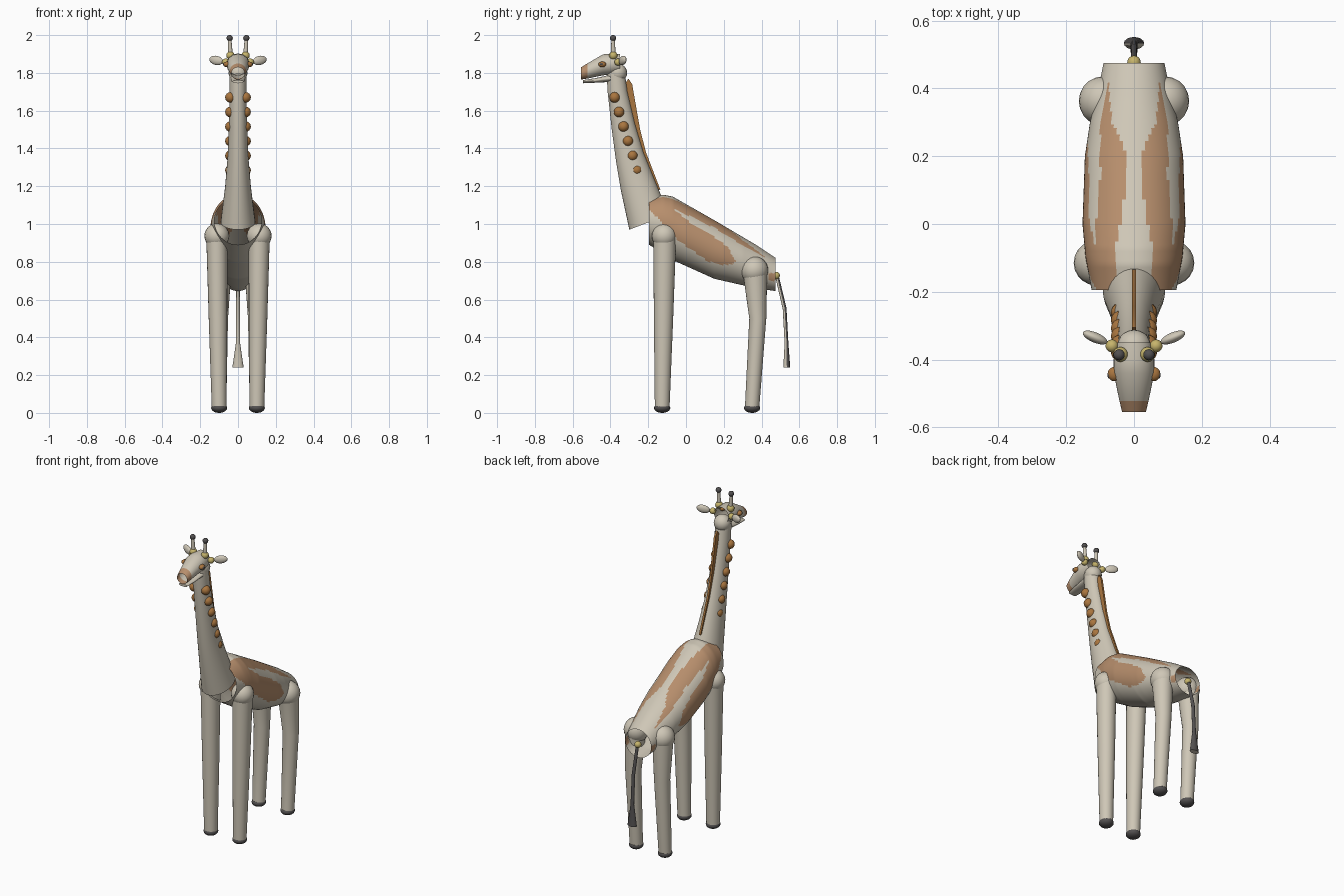
import bpy, bmesh, math
from mathutils import Vector, Matrix

if "Cube" in bpy.data.objects:
    bpy.data.objects.remove(bpy.data.objects["Cube"])


def material(name, rgb):
    m = bpy.data.materials.new(name)
    m.diffuse_color = (*rgb, 1)
    m.use_nodes = True
    m.node_tree.nodes["Principled BSDF"].inputs["Base Color"].default_value = m.diffuse_color
    return m


CREAM = material("cream", (0.62, 0.57, 0.47))
PATCH = material("tan_patch", (0.47, 0.27, 0.15))
SPOT = material("orange_brown", (0.40, 0.18, 0.05))
YELLOW = material("straw_yellow", (0.57, 0.46, 0.15))
DARK = material("dark_grey", (0.085, 0.08, 0.08))


def finish(name, bm, mats, rule=None, normals=True):
    if normals:
        bmesh.ops.recalc_face_normals(bm, faces=bm.faces[:])
    bm.normal_update()
    if rule:
        for f in bm.faces:
            f.material_index = rule(f.calc_center_median(), f.normal)
    me = bpy.data.meshes.new(name)
    bm.to_mesh(me)
    bm.free()
    ob = bpy.data.objects.new(name, me)
    bpy.context.collection.objects.link(ob)
    for m in mats:
        me.materials.append(m)
    bpy.ops.object.select_all(action='DESELECT')
    bpy.context.view_layer.objects.active = ob
    ob.select_set(True)
    bpy.ops.object.shade_smooth_by_angle(angle=math.radians(40))
    return ob


def lerp(table, t):
    """Piecewise linear lookup in a list of (key, value)."""
    if t <= table[0][0]:
        return table[0][1]
    for (a, va), (b, vb) in zip(table, table[1:]):
        if t <= b:
            return va + (vb - va) * (t - a) / (b - a)
    return table[-1][1]


def loft(name, rings, mats, seg=24, rule=None, cap=False):
    """Elliptical tube; a ring is (x, (y, z) one edge, (y, z) other edge, half width)."""
    bm = bmesh.new()
    loops = []
    for x, a, b, hw in rings:
        a, b = Vector((x, *a)), Vector((x, *b))
        c, v = (a + b) / 2, (b - a) / 2
        loops.append([bm.verts.new(c + v * math.sin(2 * math.pi * i / seg)
                                   + Vector((hw * math.cos(2 * math.pi * i / seg), 0, 0)))
                      for i in range(seg)])
    for p, q in zip(loops, loops[1:]):
        for i in range(seg):
            j = (i + 1) % seg
            bm.faces.new((p[i], p[j], q[j], q[i]))
    if cap:
        bm.faces.new(loops[0])
        bm.faces.new(loops[-1])
    return finish(name, bm, mats, rule)


def ball(name, c, r, mat, rot=None):
    """Ellipsoid; r is a radius or three radii."""
    r = r if isinstance(r, tuple) else (r, r, r)
    bm = bmesh.new()
    bmesh.ops.create_uvsphere(bm, u_segments=20, v_segments=12, radius=1)
    m = Matrix.Translation(c) @ (rot or Matrix()) @ Matrix.Diagonal((*r, 1))
    bmesh.ops.transform(bm, matrix=m, verts=bm.verts[:])
    return finish(name, bm, [mat])


# Body: open barrel sloping down to the rump
top = [(-.195, 1.14), (-.12, 1.155), (-.07, 1.145), (.15, 1.02), (.37, .89), (.475, .82)]
low = [(-.195, .89), (-.05, .80), (.15, .71), (.37, .66), (.475, .645)]
wide = [(-.195, .125), (-.1, .143), (0, .152), (.2, .145), (.3, .13), (.4, .105), (.475, .09)]

# Boundaries of the painted coat
ridge = [(-.195, .045), (-.1, .06), (0, .04), (.1, .025), (.2, .022), (.25, .04),
         (.3, .065), (.45, .078)]
stripe_top = [(-.06, 1.08), (.15, .98), (.28, .90), (.42, .82)]
stripe_low = [(-.06, 1.075), (.02, 1.01), (.15, .93), (.22, .88), (.26, .81)]
belly = [(-.195, 1.08), (-.12, 1.0), (-.06, .93), (.02, .87), (.12, .80), (.22, .78), (.26, .80)]


def coat(c, n):
    y, z = c.y, c.z
    if y > .44 and .70 < z < .74 and abs(c.x) > .05:
        return 1
    if abs(c.x) < lerp(ridge, y) and n.z > 0:
        return 0
    if y < -.06:
        return int(z > lerp(belly, y))
    if z > lerp(stripe_top, y):
        return int(y < .44)
    return int(y < .26 and lerp(belly, y) < z < lerp(stripe_low, y))


N = 70
ys = [-.195 + .67 * i / N for i in range(N + 1)]
loft("body", [(0, (y, lerp(low, y)), (y, lerp(top, y)), lerp(wide, y)) for y in ys],
     [CREAM, PATCH], seg=80, rule=coat)

# Neck and the rounded nape on top of it
loft("neck", [(0, (-.30, .97), (-.09, 1.05), .092),
              (0, (-.345, 1.18), (-.16, 1.22), .068),
              (0, (-.37, 1.33), (-.225, 1.38), .055),
              (0, (-.393, 1.5), (-.27, 1.53), .048),
              (0, (-.415, 1.7), (-.31, 1.7), .045),
              (0, (-.42, 1.8), (-.325, 1.81), .045)], [CREAM], seg=32)
ball("nape", (0, -.362, 1.80), .05, CREAM)

# Mane: thin blade along the back of the neck
bm = bmesh.new()
outline = [(-.305, 1.77), (-.285, 1.74), (-.243, 1.5), (-.212, 1.38), (-.135, 1.18),
           (-.17, 1.19), (-.24, 1.38), (-.29, 1.55), (-.325, 1.74)]
face = bm.faces.new([bm.verts.new((-.006, y, z)) for y, z in outline])
ext = bmesh.ops.extrude_face_region(bm, geom=[face])
for v in ext["geom"]:
    if isinstance(v, bmesh.types.BMVert):
        v.co.x = .006
finish("mane", bm, [SPOT])

# Head: open muzzle tube with a tan band at the tip, and a scoop jaw
loft("head", [(0, (-.555, 1.765), (-.555, 1.83), .035),
              (0, (-.522, 1.77), (-.522, 1.85), .043),
              (0, (-.44, 1.787), (-.44, 1.898), .06),
              (0, (-.40, 1.79), (-.40, 1.902), .06),
              (0, (-.35, 1.80), (-.35, 1.90), .05)],
     [CREAM, PATCH], seg=32, rule=lambda c, n: int(c.y < -.52))
loft("jaw", [(0, (-.545, 1.745), (-.545, 1.762), .028),
             (0, (-.48, 1.748), (-.48, 1.772), .036),
             (0, (-.40, 1.752), (-.40, 1.79), .04)], [CREAM], cap=True)

for s, side in ((1, "right"), (-1, "left")):
    # Neck spots
    for i in range(6):
        ball(f"neck_spot_{side}_{i + 1}", (s * .04, -.378 + .0235 * i, 1.67 - .077 * i),
             .028, SPOT)
    # Eye with pupil
    ball(f"eye_{side}", (s * .058, -.443, 1.845), (.02, .021, .015), SPOT)
    ball(f"pupil_{side}", (s * .07, -.446, 1.846), (.009, .011, .008), DARK)
    # Horns
    ball(f"horn_base_{side}", (s * .04, -.385, 1.892), .022, YELLOW)
    loft(f"horn_{side}", [(s * .04, (-.398, 1.89), (-.372, 1.89), .013),
                          (s * .044, (-.395, 1.98), (-.377, 1.98), .009)], [CREAM])
    ball(f"horn_tip_{side}", (s * .044, -.386, 1.984), .0165, DARK)
    # Ears
    ball(f"ear_base_{side}", (s * .065, -.36, 1.857), .019, YELLOW)
    turn = Matrix.Rotation(s * .4, 4, 'Z') @ Matrix.Rotation(-s * .2, 4, 'Y')
    ball(f"ear_{side}", (s * .115, -.335, 1.866), (.04, .015, .024), CREAM, turn)
    # Front leg
    ball(f"shoulder_{side}", (s * .112, -.115, .937), .066, CREAM)
    loft(f"front_leg_{side}", [(s * .112, (-.173, .93), (-.052, .93), .056),
                               (s * .106, (-.17, .5), (-.068, .5), .049),
                               (s * .10, (-.165, .03), (-.087, .03), .039)], [CREAM])
    ball(f"front_hoof_{side}", (s * .10, -.126, .026), (.042, .043, .026), DARK)
    # Hind leg
    ball(f"hip_{side}", (s * .09, .363, .755), .073, CREAM)
    loft(f"hind_leg_{side}", [(s * .095, (.30, .75), (.43, .75), .06),
                              (s * .10, (.335, .5), (.425, .5), .047),
                              (s * .10, (.312, .03), (.388, .03), .038)], [CREAM])
    ball(f"hind_hoof_{side}", (s * .10, .35, .026), (.041, .043, .026), DARK)

# Tail: yellow root, thin stem and flared tuft, darker at the back
ball("tail_root", (0, .477, .727), .02, YELLOW)
loft("tail", [(0, (.474, .715), (.492, .722), .009),
              (0, (.512, .55), (.532, .555), .010),
              (0, (.522, .37), (.542, .37), .011),
              (0, (.515, .24), (.552, .24), .03)],
     [CREAM, DARK], seg=16, rule=lambda c, n: int(n.y > .15), cap=True)
